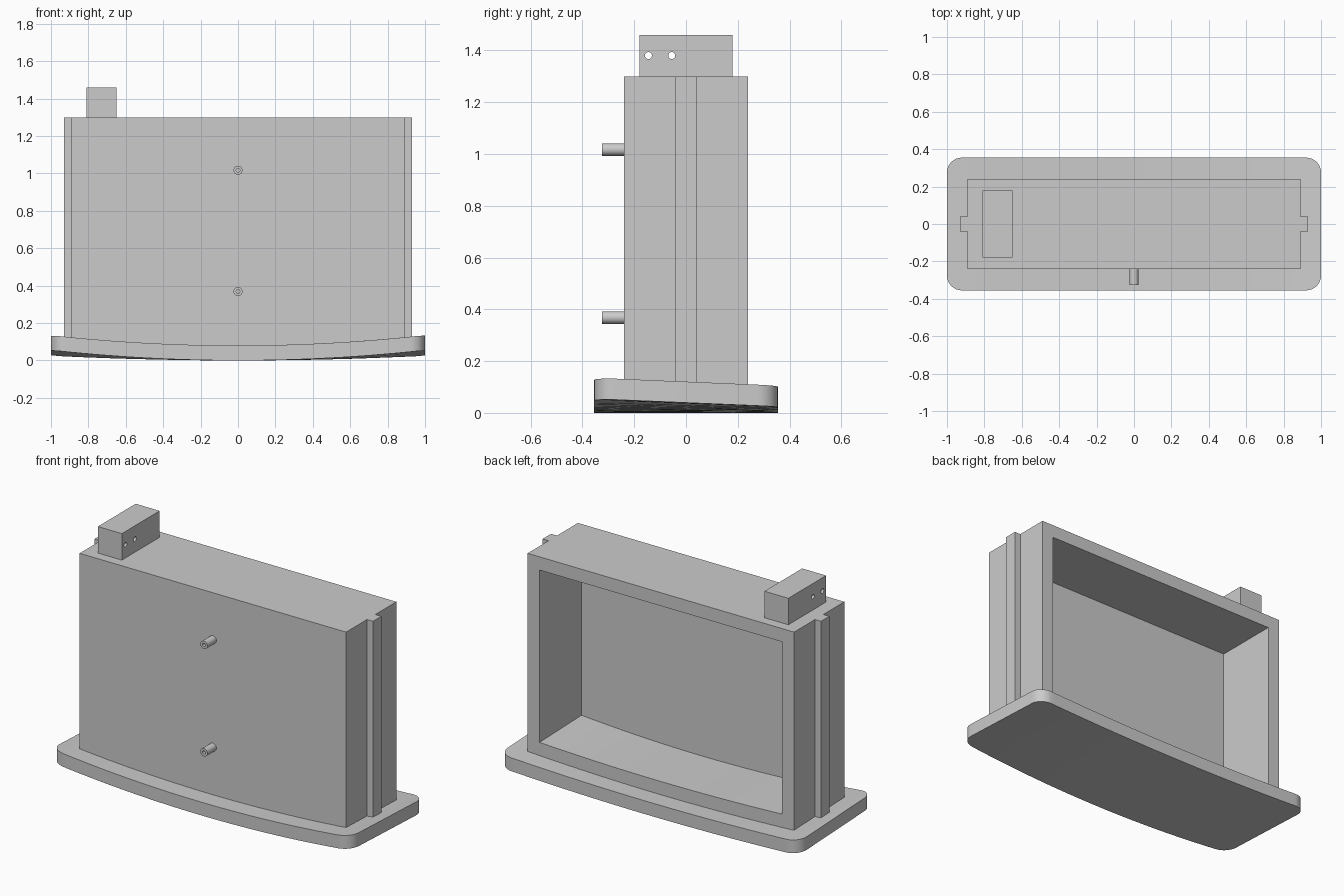
import bpy, bmesh, math
from mathutils import Matrix

if "Cube" in bpy.data.objects:
    bpy.data.objects.remove(bpy.data.objects["Cube"])

gray = bpy.data.materials.new("light_gray")
gray.use_nodes = True
COLOUR = (0.6, 0.6, 0.6, 1)
gray.diffuse_color = COLOUR
gray.node_tree.nodes["Principled BSDF"].inputs["Base Color"].default_value = COLOUR

HALF_Y = 0.355
THICK = 0.08
TOP = 1.30


def sweep(x, y):
    """Height of the curved underside, bowed more at the front than the back."""
    return (0.04 - 0.015 * y / HALF_Y) * x * x


def finish(name, bm):
    bmesh.ops.recalc_face_normals(bm, faces=bm.faces)
    mesh = bpy.data.meshes.new(name)
    bm.to_mesh(mesh)
    bm.free()
    mesh.materials.append(gray)
    obj = bpy.data.objects.new(name, mesh)
    bpy.context.collection.objects.link(obj)
    return obj


def curved_block(name, x0, x1, y0, y1, lift, top=None, steps=32):
    """Block whose bottom follows the sweep; the top is flat, or parallel if None."""
    bm = bmesh.new()
    rings = []
    for i in range(steps + 1):
        x = x0 + (x1 - x0) * i / steps
        low = [(x, y, sweep(x, y) + lift) for y in (y0, y1)]
        high = [(x, y, z + THICK if top is None else top) for x, y, z in reversed(low)]
        rings.append([bm.verts.new(p) for p in low + high])
    for a, b in zip(rings, rings[1:]):
        for k in range(4):
            n = (k + 1) % 4
            bm.faces.new((a[k], a[n], b[n], b[k]))
    bm.faces.new(rings[0])
    bm.faces.new(rings[-1])
    return finish(name, bm)


def box(name, x0, x1, y0, y1, z0, z1):
    bm = bmesh.new()
    place = Matrix.Translation(((x0 + x1) / 2, (y0 + y1) / 2, (z0 + z1) / 2))
    size = Matrix.Diagonal((x1 - x0, y1 - y0, z1 - z0, 1))
    bmesh.ops.create_cube(bm, size=1, matrix=place @ size)
    return finish(name, bm)


def cylinder(name, centre, radius, length, axis):
    bm = bmesh.new()
    turn = Matrix.Rotation(math.pi / 2, 4, "Y" if axis == "X" else "X")
    bmesh.ops.create_cone(bm, cap_ends=True, segments=24, radius1=radius, radius2=radius,
                          depth=length, matrix=Matrix.Translation(centre) @ turn)
    return finish(name, bm)


def rounded_prism(name, hx, hy, r, z0, z1, steps=8):
    bm = bmesh.new()
    verts = []
    for q, (sx, sy) in enumerate([(1, 1), (-1, 1), (-1, -1), (1, -1)]):
        for i in range(steps + 1):
            a = (q + i / steps) * math.pi / 2
            verts.append(bm.verts.new((sx * (hx - r) + r * math.cos(a),
                                       sy * (hy - r) + r * math.sin(a), z0)))
    cap = bm.faces.new(verts)
    new = bmesh.ops.extrude_face_region(bm, geom=[cap])["geom"]
    bmesh.ops.translate(bm, vec=(0, 0, z1 - z0),
                        verts=[v for v in new if isinstance(v, bmesh.types.BMVert)])
    return finish(name, bm)


def select(obj):
    bpy.ops.object.select_all(action="DESELECT")
    obj.select_set(True)
    bpy.context.view_layer.objects.active = obj


def combine(obj, tool, operation="DIFFERENCE"):
    mod = obj.modifiers.new("cut", "BOOLEAN")
    mod.operation = operation
    mod.solver = "EXACT"
    mod.object = tool
    select(obj)
    bpy.ops.object.modifier_apply(modifier=mod.name)
    bpy.data.objects.remove(tool)


def smooth(obj):
    select(obj)
    bpy.ops.object.shade_smooth_by_angle(angle=math.radians(30))


# Bowed base plate with rounded corners
base = curved_block("base_plate", -1.1, 1.1, -0.45, 0.45, 0)
# keep the sweep inside the rounded outline
combine(base, rounded_prism("outline_cutter", 1, HALF_Y, 0.08, -0.2, 0.4), "INTERSECT")
smooth(base)

# Case, open at the back, its inner floor parallel to the base
case = curved_block("case", -0.89, 0.89, -0.24, 0.24, THICK - 0.01, TOP)
combine(case, curved_block("recess_cutter", -0.81, 0.81, -0.16, 0.4, 2 * THICK, TOP - 0.08))
smooth(case)

# Guide rails on both sides
for side, s in (("left", 1), ("right", -1)):
    xs = sorted((s * 0.885, s * 0.93))
    curved_block(side + "_rail", *xs, -0.04, 0.04, THICK - 0.01, TOP, steps=1)

# Top block with two cross holes
block = box("top_block", -0.81, -0.65, -0.18, 0.18, TOP - 0.005, 1.46)
for y in (-0.145, -0.055):
    combine(block, cylinder("hole_cutter", (-0.73, y, 1.38), 0.0135, 0.4, "X"))
smooth(block)

# Hollow pegs on the front
for place, z in (("upper", 1.017), ("lower", 0.368)):
    peg = cylinder(place + "_peg", (0, -0.28, z), 0.024, 0.09, "Y")
    combine(peg, cylinder("bore_cutter", (0, -0.29, z), 0.01, 0.1, "Y"))
    smooth(peg)
